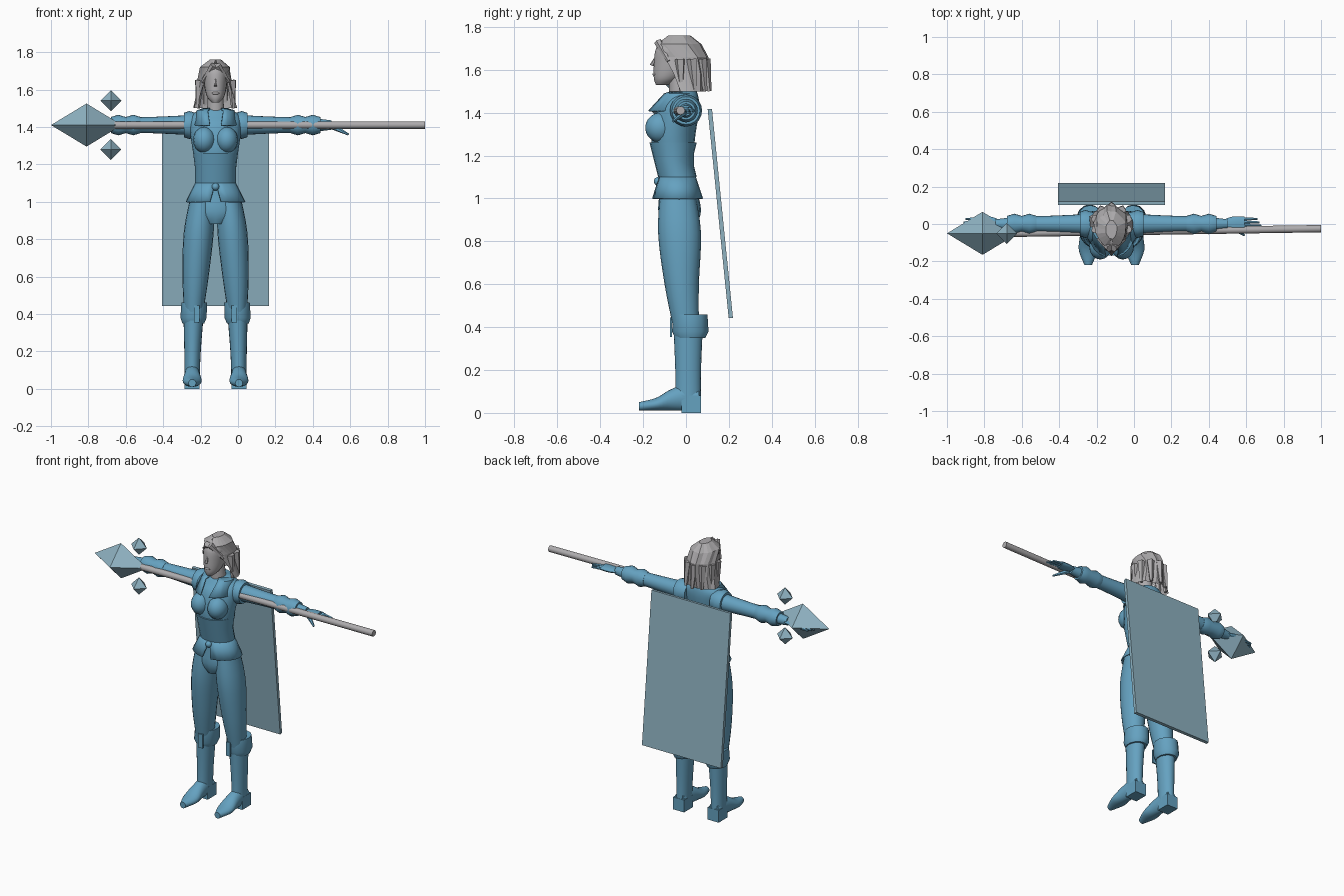
import bpy, bmesh, math, random
from mathutils import Vector, Matrix

random.seed(4)
if "Cube" in bpy.data.objects:
    bpy.data.objects.remove(bpy.data.objects["Cube"], do_unlink=True)


def material(name, *rgb):
    mat = bpy.data.materials.new(name)
    mat.use_nodes = True
    mat.diffuse_color = (*rgb, 1)
    mat.node_tree.nodes["Principled BSDF"].inputs["Base Color"].default_value = (*rgb, 1)
    return mat


blue = material("cloth_blue", .13, .36, .53)
pale = material("pale_blue", .27, .44, .53)
grey = material("light_grey", .42, .41, .42)
MID = -.12          # the figure stands beside the centre because the staff is long
ARM_HEIGHT = 1.41
STAFF_DEPTH = -.05


def middle(height):
    return MID


def finish(name, bm, mat, smooth_angle):
    bmesh.ops.remove_doubles(bm, verts=bm.verts, dist=.0003)
    bmesh.ops.recalc_face_normals(bm, faces=bm.faces)
    mesh = bpy.data.meshes.new(name)
    bm.to_mesh(mesh)
    bm.free()
    mesh.materials.append(mat)
    obj = bpy.data.objects.new(name, mesh)
    bpy.context.collection.objects.link(obj)
    if smooth_angle:
        bpy.ops.object.select_all(action="DESELECT")
        obj.select_set(True)
        bpy.context.view_layer.objects.active = obj
        bpy.ops.object.shade_smooth_by_angle(angle=math.radians(smooth_angle))
    return obj


def rounded(rings, steps=4):
    """Pass a smooth curve through the given rings."""
    points = [Vector(ring) for ring in rings]
    points = [points[0], *points, points[-1]]
    result = []
    for before, start, end, after in zip(points, points[1:], points[2:], points[3:]):
        leave, arrive = (end - before) / 2, (after - start) / 2
        for step in range(steps):
            t = step / steps
            ease = t * t * (3 - 2 * t)
            result.append(start.lerp(end, ease)
                          + leave * t * (1 - t) ** 2 - arrive * t * t * (1 - t))
    return result + [points[-1]]


def loft(name, mat, rings, across=middle, axis="Z", sides=20, smooth_angle=40, jitter=0):
    """Skin rings of (position, centre, width radius, depth radius, optional front gap)."""
    bm = bmesh.new()
    has_gap = len(rings[0]) > 4
    count = sides + 1 if has_gap else sides
    noise = [1 + random.uniform(-jitter, jitter) for _ in range(count)]
    rows = []
    for position, centre, width, depth, *gap in rings:
        half = math.radians(gap[0]) if gap else 0
        row = []
        for i in range(count):
            angle = half - math.pi / 2 + 2 * (math.pi - half) * i / sides
            a = across(position) + width * noise[i] * math.cos(angle)
            b = centre + depth * noise[i] * math.sin(angle)
            point = {"X": (position, a, b), "Y": (a, position, b), "Z": (a, b, position)}[axis]
            row.append(bm.verts.new(point))
        rows.append(row)
        if half == 0 and width > 0 and ring_is_end(len(rows), len(rings)):
            bm.faces.new(row)
    for low, high in zip(rows, rows[1:]):
        for i in range(sides):
            j = (i + 1) % count
            bm.faces.new((low[i], low[j], high[j], high[i]))
    return finish(name, bm, mat, smooth_angle)


def ring_is_end(number, total):
    return number in (1, total)


def rod(name, mat, start, end, start_radius, end_radius, sides=6):
    start, end = Vector(start), Vector(end)
    direction = end - start
    turn = direction.to_track_quat("Z", "Y").to_matrix().to_4x4()
    bm = bmesh.new()
    bmesh.ops.create_cone(bm, cap_ends=True, segments=sides, depth=direction.length,
                          radius1=start_radius, radius2=end_radius,
                          matrix=Matrix.Translation((start + end) / 2) @ turn)
    return finish(name, bm, mat, 40)


def ball(name, mat, centre, size):
    bm = bmesh.new()
    bmesh.ops.create_uvsphere(bm, u_segments=16, v_segments=10, radius=1,
                              matrix=Matrix.Translation(centre) @ Matrix.Diagonal((*size, 1)))
    return finish(name, bm, mat, 60)


def box(name, mat, centre, size, tilt=0):
    bm = bmesh.new()
    bmesh.ops.create_cube(bm, size=1, matrix=Matrix.Translation(centre)
                          @ Matrix.Rotation(tilt, 4, "X") @ Matrix.Diagonal((*size, 1)))
    return finish(name, bm, mat, 0)


def thicken(obj):
    obj.modifiers.new("thickness", "SOLIDIFY").thickness = .008


def crystal(name, x, z, half_width, half_height):
    rings = [(z - half_height, STAFF_DEPTH, 0, 0),
             (z, STAFF_DEPTH, half_width, half_height),
             (z + half_height, STAFF_DEPTH, 0, 0)]
    loft(name, pale, rings, across=lambda height: x, sides=4, smooth_angle=0)


# Torso, corset, jacket skirt and collar
loft("torso", blue, rounded([
    (.88, -.03, .06, .08), (.95, -.03, .14, .1), (1.1, -.04, .1, .08), (1.26, -.06, .12, .1),
    (1.4, -.04, .14, .1), (1.46, -.02, .13, .08), (1.5, -.01, .07, .06)]))
loft("corset", blue, [(1.1, -.04, .11, .09), (1.18, -.06, .11, .09), (1.26, -.06, .12, .11)])
thicken(loft("jacket_skirt", blue, [
    (1.12, -.04, .1, .08, 2), (1.06, -.04, .13, .1, 6), (1, -.04, .16, .12, 11)]))
thicken(loft("collar", blue, [
    (1.5, -.02, .06, .06, 30), (1.49, -.03, .1, .08, 25), (1.41, -.06, .12, .12, 15)]))
ball("belt_knot", blue, (MID, -.13, 1.08), (.02, .02, .02))

# Neck, head and face
rod("neck", grey, (MID, -.03, 1.44), (MID, -.04, 1.6), .05, .04, sides=14)
loft("head", grey, rounded([
    (1.53, -.11, .02, .03), (1.56, -.09, .045, .06), (1.62, -.06, .06, .09),
    (1.7, -.05, .064, .09), (1.74, -.04, .04, .06)]), smooth_angle=60)
rod("nose", grey, (MID, -.14, 1.66), (MID, -.16, 1.62), .005, .01)
ball("lips", grey, (MID, -.146, 1.58), (.02, .01, .008))

# Bobbed hair of flat locks, open around the face
loft("hair", grey, [
    (1.76, -.03, .03, .05, 0), (1.72, -.03, .08, .1, 10), (1.66, -.01, .09, .11, 40),
    (1.58, 0, .1, .1, 58), (1.5, .01, .12, .08, 65)], smooth_angle=0, jitter=.07)
locks = 7
for k in range(locks):
    angle = math.pi * (k / (locks - 1) * 1.2 - .1)
    outward = Vector((math.cos(angle), math.sin(angle), 0)) * .09
    root = Vector((MID, 0, 1.65)) + outward
    tip = Vector((MID, .01, 1.5)) + outward * 1.1
    rod(f"hair_lock_{k}", grey, root, tip, .025, .01, sides=5)

for side, label in ((1, "left"), (-1, "right")):
    def mirrored(x):
        return MID + side * x

    def stance(height):
        return mirrored(.125 - .05 * height ** 2)

    def arm_part(name, radii, flatness=1):
        rings = [(mirrored(x), ARM_HEIGHT, radius, radius * flatness) for x, radius in radii]
        loft(f"{label}_{name}", blue, rings, across=lambda x: 0, axis="X")

    # Bust and fringe
    ball(f"{label}_bust", blue, (mirrored(.06), -.12, 1.33), (.06, .07, .07))
    rod(f"{label}_fringe", grey, (mirrored(.01), -.13, 1.73), (mirrored(.07), -.08, 1.64), .02, .01)

    # Trousers and boots
    loft(f"{label}_trouser_leg", blue, rounded([
        (.4, 0, .05, .06), (.6, -.02, .07, .08), (.84, -.03, .08, .1),
        (1.04, -.04, .06, .08)]), across=stance)
    loft(f"{label}_boot_shaft", blue, rounded([
        (.04, .01, .04, .06), (.2, .01, .044, .06), (.43, .01, .056, .07)]), across=stance)
    loft(f"{label}_boot_cuff", blue, [
        (.35, .02, .06, .07), (.38, .02, .072, .085), (.46, .02, .07, .08),
        (.46, .01, .05, .06)], across=stance, sides=14)
    box(f"{label}_cuff_flap", blue, (mirrored(.1), -.07, .4), (.03, .01, .09))
    loft(f"{label}_foot", blue, rounded([
        (.06, .06, .04, .05), (0, .07, .04, .06), (-.07, .06, .045, .05),
        (-.14, .04, .05, .03), (-.22, .03, .02, .02)]), across=lambda y: stance(0), axis="Y")
    box(f"{label}_boot_heel", blue, (stance(0), .025, .04), (.08, .09, .08))

    # Sleeve, arm, ruffled glove cuff and palm
    arm_part("sleeve", [(.09, .06), (.14, .075), (.17, .065), (.17, .04)])
    arm_part("arm", rounded([(.1, .055), (.3, .045), (.5, .038), (.62, .025)]))
    arm_part("glove_cuff", [(.4 + .04 * k, .055 if k % 2 else .043) for k in range(5)])
    arm_part("palm", rounded([(.59, .02), (.65, .04), (.71, .04)]), flatness=.4)

    # Fingers and thumb
    for k in range(4):
        y = .018 * k - .027
        reach = .8 - .01 * abs(k - 1)
        rod(f"{label}_finger_{k}", blue, (mirrored(.7), y, ARM_HEIGHT),
            (mirrored(reach), y, ARM_HEIGHT - .01), .011, .006)
    rod(f"{label}_thumb", blue, (mirrored(.63), -.01, 1.4), (mirrored(.71), -.06, 1.36), .016, .006)

# Staff with a large crystal and two small floating ones
rod("staff", grey, (-.66, STAFF_DEPTH, ARM_HEIGHT), (1, -.025, ARM_HEIGHT), .02, .02, sides=14)
crystal("large_crystal", -.81, ARM_HEIGHT, .19, .115)
for name, direction in (("upper_crystal", 1), ("lower_crystal", -1)):
    crystal(name, -.68, ARM_HEIGHT + direction * .13, .056, .056)

# Slanted flat cape panel behind the back
box("cape_panel", pale, (MID, .16, .93), (.57, .02, .98), tilt=.1)
